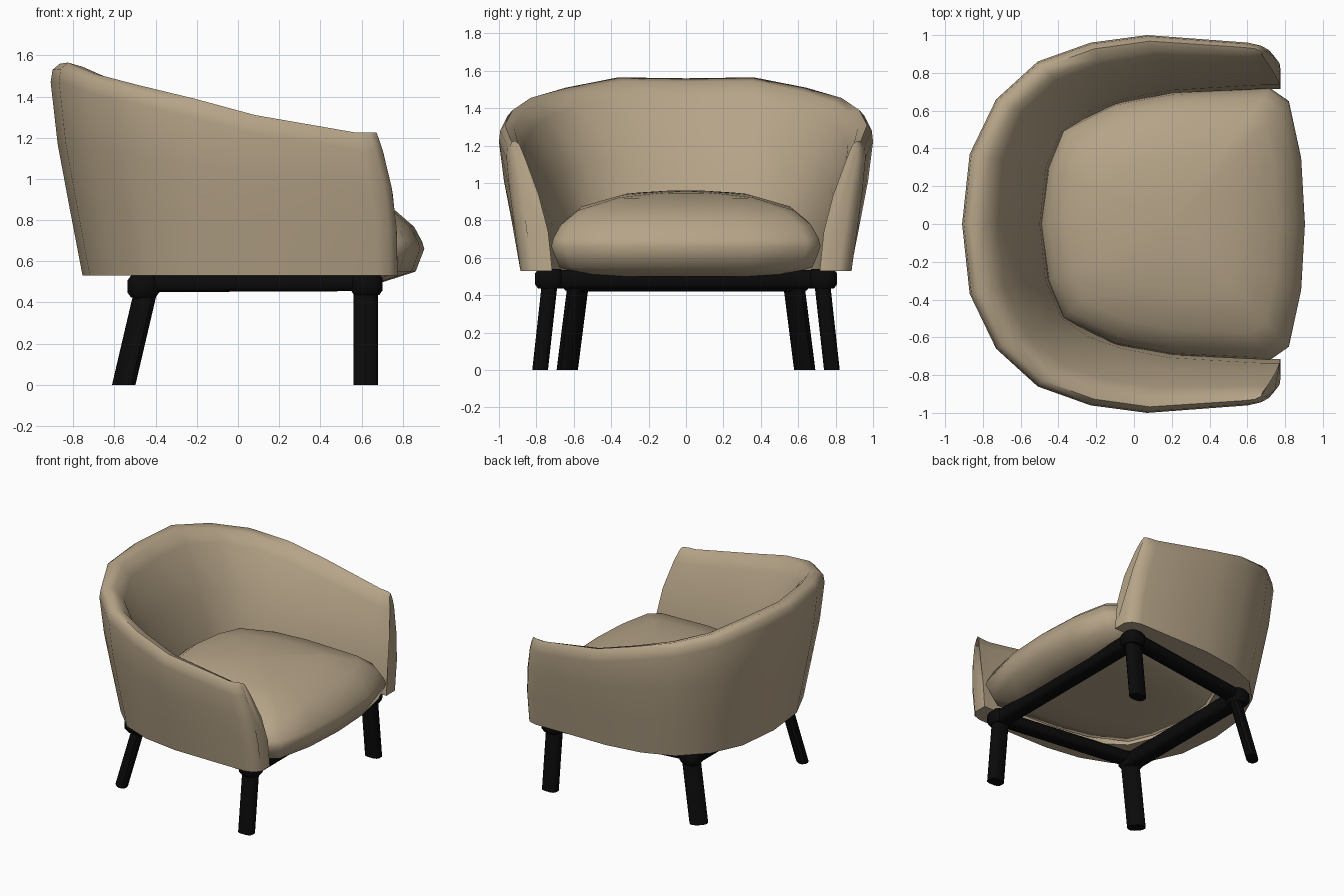
import bpy, bmesh, math
from mathutils import Vector

if "Cube" in bpy.data.objects:
    bpy.data.objects.remove(bpy.data.objects["Cube"])


def material(name, rgb):
    m = bpy.data.materials.new(name)
    m.diffuse_color = (*rgb, 1)
    m.use_nodes = True
    m.node_tree.nodes["Principled BSDF"].inputs["Base Color"].default_value = m.diffuse_color
    return m


FABRIC = material("tan fabric", (0.465, 0.37, 0.245))
BLACK = material("black wood", (0.003, 0.003, 0.003))


def loft(name, rings, mat, angle=40):
    """Skin a list of closed rings and cap both ends."""
    bm = bmesh.new()
    loops = [[bm.verts.new(p) for p in r] for r in rings]
    n = len(loops[0])
    for a, b in zip(loops, loops[1:]):
        for i in range(n):
            j = (i + 1) % n
            bm.faces.new((a[i], a[j], b[j], b[i]))
    bm.faces.new(loops[0][::-1])
    bm.faces.new(loops[-1])
    bmesh.ops.recalc_face_normals(bm, faces=bm.faces)
    me = bpy.data.meshes.new(name)
    bm.to_mesh(me)
    bm.free()
    ob = bpy.data.objects.new(name, me)
    bpy.context.collection.objects.link(ob)
    me.materials.append(mat)
    bpy.ops.object.select_all(action='DESELECT')
    bpy.context.view_layer.objects.active = ob
    ob.select_set(True)
    bpy.ops.object.shade_smooth_by_angle(angle=math.radians(angle))
    return ob


# Shell: upholstered wrap-around back and arms, half plan then mirrored
Z0 = 0.53
top = [(-.91, 0, 1.56), (-.87, .37, 1.565), (-.73, .66, 1.51), (-.51, .86, 1.455),
       (-.23, .96, 1.39), (.07, 1.0, 1.31), (.64, .96, 1.225)]
outer = [(-.755, 0), (-.72, .33), (-.61, .57), (-.43, .75), (-.2, .84), (.07, .88), (.67, .885)]
inner = [(-.46, 0), (-.43, .29), (-.35, .48), (-.22, .57), (-.05, .63), (.2, .68), (.67, .715)]


def section(t, o, i):
    t2, o, i = Vector(t[:2]), Vector(o), Vector(i)
    zt = t[2]
    d = i - t2
    h = zt - Z0

    def pt(v, z):
        return Vector((v.x, v.y, z))
    lip = t2 + d * .42
    return [pt(o, Z0), pt(o.lerp(t2, .42), Z0 + h * .33), pt(o.lerp(t2, .78), Z0 + h * .62),
            pt(t2, zt - .09), pt(t2 + d * .02, zt - .03), pt(t2 + d * .1, zt),
            pt(t2 + d * .26, zt - .02), pt(lip, zt - .1),
            pt(lip.lerp(i, .5), Z0 + h * .58), pt(lip.lerp(i, .85), Z0 + h * .3), pt(i, Z0)]


PULL = [1, 1, 1, .75, .6, .35, .1, 0, 0, 0, 0]


def arm_end(sec, back, pull):
    """Move the last section to the curved arm front, rounding the outside corner."""
    out = []
    for k, p in enumerate(sec):
        x = .775 - .1 * max(0, (p.z - .6) / .62) ** 2.3 - back
        out.append(Vector((x, p.y - pull * PULL[k], p.z)))
    return out


stations = [section(*s) for s in zip(top, outer, inner)]
last = stations.pop()
stations += [arm_end(last, .1, 0), arm_end(last, .035, .02), arm_end(last, 0, .065)]
mirrored = [[Vector((p.x, -p.y, p.z)) for p in r] for r in stations[:0:-1]]
loft("shell", mirrored + stations, FABRIC, 60)

# Seat cushion: domed, with a rounded edge
half = [(.885, .35), (.82, .65), (.72, .72), (.2, .695), (-.1, .64), (-.38, .5), (-.46, .3)]
plan = [(.905, 0)] + half + [(-.5, 0)] + [(x, -y) for x, y in half[::-1]]
levels = [(.4, .5), (.72, .5), (.94, .55), (1, .66), (.985, .73), (.93, .8),
          (.8, .875), (.5, .935), (.2, .953), (.02, .957)]
seat = []
for s, z in levels:
    tilt = .05 if z > .7 else 0
    seat.append([(.2 + (x - .2) * s, y * s, z - tilt * (x - .2) * s) for x, y in plan])
loft("seat", seat, FABRIC, 60)


# Base: legs, leg heads and rails
def oval(c, a, b, rot=0, power=1, n=12):
    c = Vector(c)
    pts = []
    for k in range(n):
        t = 2 * math.pi * (k + .5) / n
        cs, sn = math.cos(t), math.sin(t)
        u = a * math.copysign(abs(cs) ** power, cs)
        v = b * math.copysign(abs(sn) ** power, sn)
        pts.append(c + Vector((u * math.cos(rot) - v * math.sin(rot),
                               u * math.sin(rot) + v * math.cos(rot), 0)))
    return pts


def rail(name, p, q, w, h):
    """Straight bar with chamfered rectangular section."""
    p, q = Vector(p), Vector(q)
    side = (q - p).normalized().cross(Vector((0, 0, 1)))
    c = .018
    prof = [(w - c, -h), (w, -h + c), (w, h - c), (w - c, h),
            (c - w, h), (-w, h - c), (-w, c - h), (c - w, -h)]
    loft(name, [[e + side * u + Vector((0, 0, v)) for u, v in prof] for e in (p, q)], BLACK, 50)


for s, label in ((1, "left"), (-1, "right")):
    loft("front_leg_" + label, [oval((.62, s * .78, 0), .061, .043, 0, .65),
                                oval((.62, s * .728, .47), .061, .043, 0, .65)], BLACK)
    turn = s * math.pi / 4
    loft("back_leg_" + label, [oval((-.555, s * .635, 0), .067, .043, turn, .9),
                               oval((-.445, s * .575, .47), .067, .043, turn, .9)], BLACK)
    for end, x, y, z in (("front", .625, .73, .435), ("back", -.46, .585, .425)):
        head = [oval((x, s * y, z + dz), r, r, 0, .75) for dz, r in
                ((0, .062), (.025, .08), (.08, .08), (.105, .062))]
        loft(end + "_leg_head_" + label, head, BLACK)
    rail("side_rail_" + label, (.62, s * .73, .495), (-.46, s * .58, .49), .056, .04)
rail("front_rail", (.62, -.74, .485), (.62, .74, .485), .06, .05)
rail("back_rail", (-.46, -.62, .475), (-.46, .62, .475), .06, .055)
